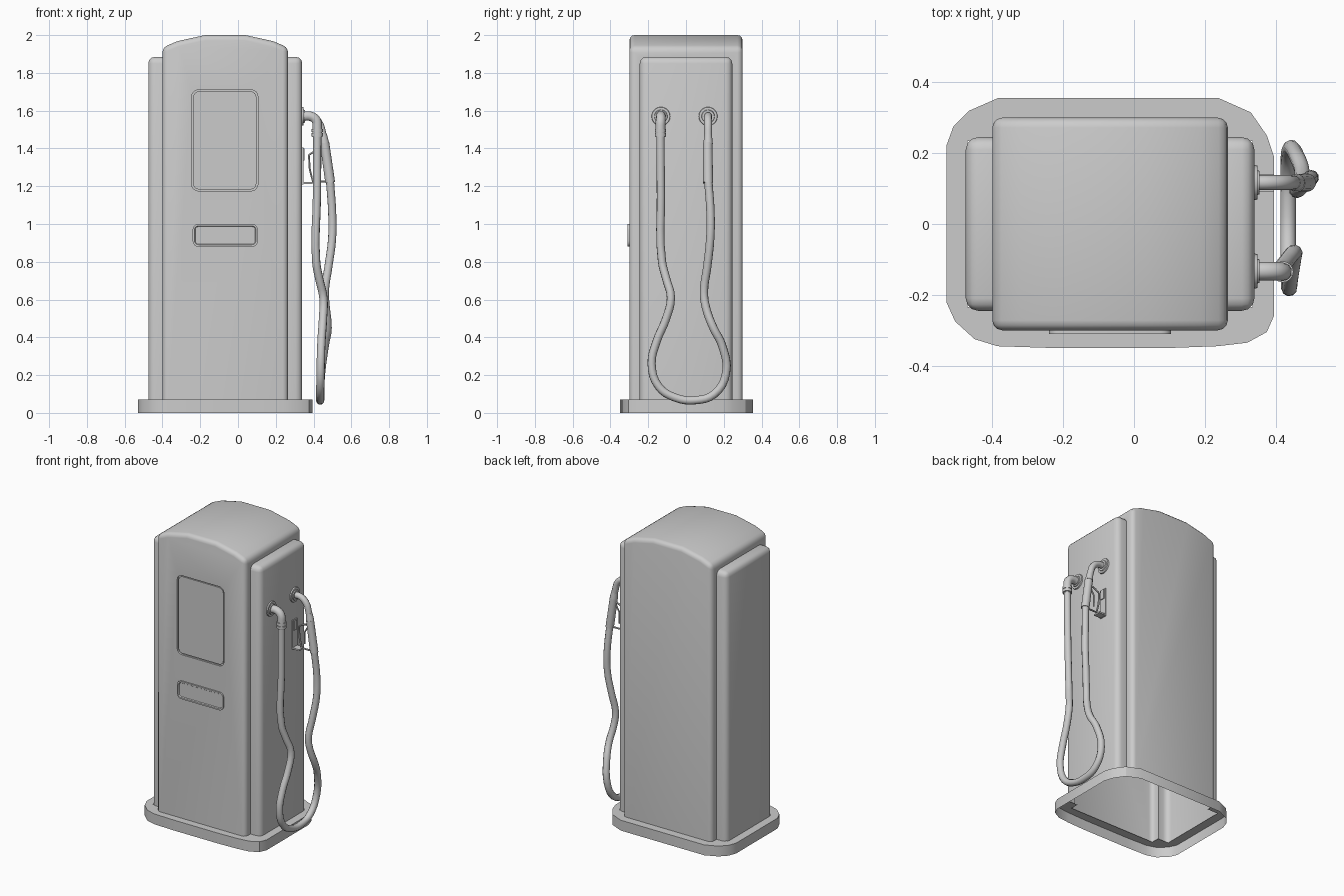
import bpy, bmesh, math
from mathutils import Vector

if "Cube" in bpy.data.objects:
    bpy.data.objects.remove(bpy.data.objects["Cube"])


def add(name, bm, smooth=35):
    bmesh.ops.recalc_face_normals(bm, faces=bm.faces[:])
    me = bpy.data.meshes.new(name)
    bm.to_mesh(me)
    bm.free()
    ob = bpy.data.objects.new(name, me)
    bpy.context.collection.objects.link(ob)
    shade(ob, smooth)
    return ob


def shade(ob, angle=35):
    bpy.ops.object.select_all(action='DESELECT')
    ob.select_set(True)
    bpy.context.view_layer.objects.active = ob
    bpy.ops.object.shade_smooth_by_angle(angle=math.radians(angle))


def prism(pts, y0, y1):
    """Extrude an x-z outline along y."""
    bm = bmesh.new()
    f = bm.faces.new([bm.verts.new((x, y0, z)) for x, z in pts])
    r = bmesh.ops.extrude_face_region(bm, geom=[f])
    vs = [v for v in r['geom'] if isinstance(v, bmesh.types.BMVert)]
    bmesh.ops.translate(bm, vec=(0, y1 - y0, 0), verts=vs)
    bmesh.ops.recalc_face_normals(bm, faces=bm.faces[:])
    return bm


def rounded(x0, x1, z0, z1, r, n=4):
    pts = []
    for cx, cz, a in ((x1 - r, z1 - r, 0), (x0 + r, z1 - r, 90),
                      (x0 + r, z0 + r, 180), (x1 - r, z0 + r, 270)):
        for i in range(n + 1):
            t = math.radians(a + 90 * i / n)
            pts.append((cx + r * math.cos(t), cz + r * math.sin(t)))
    return pts


def soften(bm, width, floor, seg=3):
    """Round every sharp edge that is not on the floor line."""
    es = [e for e in bm.edges if e.calc_face_angle(0) > 0.6
          and max(v.co.z for v in e.verts) > floor]
    bmesh.ops.bevel(bm, geom=es, offset=width, segments=seg, profile=0.5, affect='EDGES')


def rod(name, a, b, r1, r2=None, seg=16):
    a, b = Vector(a), Vector(b)
    bm = bmesh.new()
    bmesh.ops.create_cone(bm, cap_ends=True, segments=seg, radius1=r1,
                          radius2=r1 if r2 is None else r2, depth=(b - a).length)
    bm.transform((b - a).to_track_quat('Z', 'Y').to_matrix().to_4x4())
    bmesh.ops.translate(bm, vec=(a + b) / 2, verts=bm.verts)
    return add(name, bm, 40)


def box(name, lo, hi):
    return add(name, prism([(lo[0], lo[2]), (hi[0], lo[2]), (hi[0], hi[2]), (lo[0], hi[2])],
                           lo[1], hi[1]))


def tube(name, pts, r, res=4, bevel=3, smooth=True):
    cu = bpy.data.curves.new(name, 'CURVE')
    cu.dimensions = '3D'
    cu.bevel_depth, cu.bevel_resolution, cu.use_fill_caps = r, bevel, True
    cu.resolution_u = res
    sp = cu.splines.new('BEZIER')
    sp.bezier_points.add(len(pts) - 1)
    for p, c in zip(sp.bezier_points, pts):
        p.co = c
        p.handle_left_type = p.handle_right_type = 'AUTO' if smooth else 'VECTOR'
    ob = bpy.data.objects.new(name, cu)
    bpy.context.collection.objects.link(ob)
    bpy.ops.object.select_all(action='DESELECT')
    ob.select_set(True)
    bpy.context.view_layer.objects.active = ob
    bpy.ops.object.convert(target='MESH')
    shade(bpy.context.object, 50)


B = 0.07  # top of the plinth

# cabinet: arched main body joined with the narrower side panels, window recessed
bm = prism([(-0.4, B), (0.265, B), (0.265, 1.935), (0.185, 1.968), (0.04, 2.0),
            (-0.175, 2.0), (-0.32, 1.968), (-0.4, 1.935)], -0.3, 0.3)
soften(bm, 0.028, B + 0.01)
cabinet = add("cabinet", bm)
bm = prism([(-0.475, B), (0.34, B), (0.34, 1.885), (-0.475, 1.885)], -0.245, 0.245)
soften(bm, 0.035, B + 0.01)
panels = add("side_panels_helper", bm)
cutter = add("window_cutter", prism(rounded(-0.245, 0.105, 1.175, 1.71, 0.035), -0.35, -0.288))
for tool, op in ((panels, 'UNION'), (cutter, 'DIFFERENCE')):
    m = cabinet.modifiers.new(op, 'BOOLEAN')
    m.operation, m.object, m.solver = op, tool, 'EXACT'
dg = bpy.context.evaluated_depsgraph_get()
dg.update()
bm = bmesh.new()
bm.from_mesh(bpy.data.meshes.new_from_object(cabinet.evaluated_get(dg)))
for o in (cabinet, panels, cutter):
    bpy.data.objects.remove(o)
under = [f for f in bm.faces if all(v.co.z < B + 0.005 for v in f.verts)]
bmesh.ops.delete(bm, geom=under, context='FACES')
add("cabinet", bm)

# window pane with a softened rim inside the recess
bm = prism(rounded(-0.237, 0.097, 1.183, 1.702, 0.03), -0.296, -0.285)
add("window_pane", bm)

# plinth: open underneath, ring top around the cabinet
outer = [(-0.53, 0.22), (-0.51, 0.275), (-0.465, 0.32), (-0.385, 0.355), (0.24, 0.355),
         (0.33, 0.315), (0.375, 0.25), (0.395, 0.19), (0.395, -0.26), (0.375, -0.305),
         (0.32, -0.335), (0.235, -0.345), (0.1, -0.35), (-0.23, -0.35), (-0.385, -0.345),
         (-0.45, -0.325), (-0.505, -0.275), (-0.53, -0.22)]
inner = [(-0.47, 0.235), (-0.39, 0.235), (-0.39, 0.29), (0.255, 0.29), (0.255, 0.235), (0.335, 0.235),
         (0.335, -0.235), (0.255, -0.235), (0.255, -0.29), (-0.39, -0.29), (-0.39, -0.235), (-0.47, -0.235)]
bm = bmesh.new()
loops = []
for ring in (outer, inner):
    vs = [bm.verts.new((x, y, B)) for x, y in ring]
    loops.append([bm.edges.new((vs[i - 1], vs[i])) for i in range(len(vs))])
bmesh.ops.triangle_fill(bm, use_beauty=True, edges=loops[0] + loops[1])
r = bmesh.ops.extrude_edge_only(bm, edges=loops[0])
bmesh.ops.translate(bm, vec=(0, 0, -B), verts=[v for v in r['geom'] if isinstance(v, bmesh.types.BMVert)])
add("plinth", bm, 30)

# card slot plate: raised rim with a sunken middle
bm = prism(rounded(-0.24, 0.105, 0.88, 1.0, 0.03), -0.31, -0.295)
bm.faces.ensure_lookup_table()
front = min(bm.faces, key=lambda f: f.calc_center_median().y)
bmesh.ops.inset_region(bm, faces=[front], thickness=0.01)
bmesh.ops.inset_region(bm, faces=[front], thickness=0.004, depth=-0.006)
add("slot_plate", bm, 30)

# wall flanges for hose outlet and nozzle
for label, y in (("outlet", -0.133), ("nozzle", 0.117)):
    rod(label + "_flange", (0.335, y, 1.57), (0.348, y, 1.57), 0.051, 0.048, 20)
    rod(label + "_flange_hub", (0.345, y, 1.57), (0.354, y, 1.57), 0.036, 0.033, 20)

# outlet elbow with collars
tube("outlet_elbow", [(0.34, -0.133, 1.57), (0.385, -0.133, 1.57), (0.413, -0.134, 1.55),
                      (0.42, -0.135, 1.51), (0.42, -0.135, 1.46)], 0.026)
for z in (1.495, 1.472):
    rod("elbow_collar", (0.42, -0.135, z - 0.009), (0.42, -0.135, z + 0.009), 0.03)

# hose hanging in a loop from the outlet to the nozzle
tube("hose", [(0.42, -0.135, 1.48), (0.418, -0.133, 1.15), (0.414, -0.127, 0.8), (0.43, -0.105, 0.71),
              (0.452, -0.08, 0.61), (0.45, -0.105, 0.5), (0.442, -0.155, 0.38), (0.438, -0.182, 0.26),
              (0.436, -0.145, 0.14), (0.435, -0.06, 0.082), (0.435, 0.05, 0.067), (0.435, 0.15, 0.1),
              (0.44, 0.212, 0.21), (0.46, 0.19, 0.36), (0.475, 0.145, 0.45), (0.465, 0.105, 0.56),
              (0.46, 0.095, 0.64), (0.478, 0.112, 0.77), (0.498, 0.128, 0.92), (0.499, 0.13, 1.05),
              (0.487, 0.118, 1.23)], 0.022)

# nozzle: bent spout and thicker grip
tube("nozzle_spout", [(0.34, 0.117, 1.57), (0.385, 0.117, 1.568), (0.425, 0.117, 1.54),
                      (0.447, 0.117, 1.48), (0.456, 0.117, 1.43)], 0.021)
rod("nozzle_neck", (0.45, 0.117, 1.475), (0.458, 0.117, 1.425), 0.02, 0.025)
rod("nozzle_grip", (0.458, 0.115, 1.43), (0.488, 0.117, 1.22), 0.025, 0.026)

# trigger guard and trigger
tube("trigger_guard", [(0.45, 0.115, 1.4), (0.405, 0.115, 1.385), (0.375, 0.115, 1.365),
                       (0.38, 0.115, 1.29), (0.396, 0.115, 1.225), (0.475, 0.115, 1.225)],
     0.006, res=1, bevel=1, smooth=False)
tube("trigger", [(0.446, 0.115, 1.385), (0.42, 0.115, 1.34), (0.418, 0.115, 1.26)],
     0.005, res=1, bevel=1, smooth=False)

# holster on the side panel
box("holster_back", (0.335, 0.09, 1.21), (0.346, 0.14, 1.405))
box("holster_ledge", (0.335, 0.09, 1.212), (0.395, 0.14, 1.222))
box("holster_catch", (0.34, 0.1, 1.335), (0.352, 0.13, 1.4))
